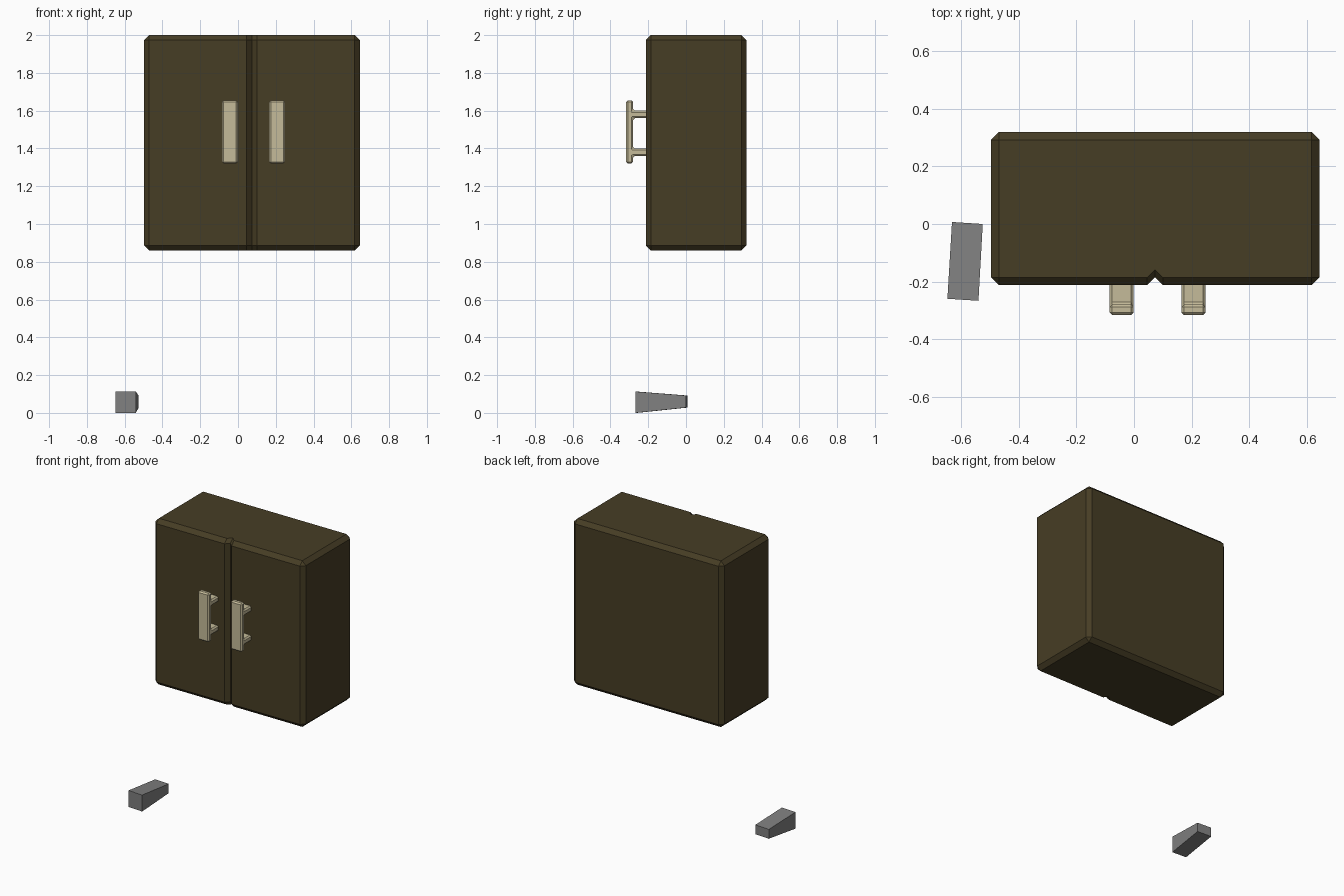
import bpy, bmesh
from mathutils import Vector

if "Cube" in bpy.data.objects:
    bpy.data.objects.remove(bpy.data.objects["Cube"])


def material(name, rgb):
    m = bpy.data.materials.new(name)
    m.diffuse_color = (*rgb, 1)
    m.use_nodes = True
    m.node_tree.nodes["Principled BSDF"].inputs["Base Color"].default_value = m.diffuse_color
    return m


DARK = material("dark_brown", (0.062, 0.047, 0.018))
CREAM = material("cream", (0.56, 0.50, 0.32))
GREY = material("grey", (0.216, 0.216, 0.216))


def finish(bm, name, mat):
    bmesh.ops.remove_doubles(bm, verts=bm.verts, dist=0.0005)
    bmesh.ops.recalc_face_normals(bm, faces=bm.faces)
    mesh = bpy.data.meshes.new(name)
    bm.to_mesh(mesh)
    bm.free()
    mesh.materials.append(mat)
    ob = bpy.data.objects.new(name, mesh)
    bpy.context.collection.objects.link(ob)
    return ob


def loft(rings):
    """Skin a stack of closed rings and cap both ends."""
    bm = bmesh.new()
    vs = [[bm.verts.new(p) for p in r] for r in rings]
    n = len(rings[0])
    for a, b in zip(vs, vs[1:]):
        for i in range(n):
            j = (i + 1) % n
            bm.faces.new((a[i], a[j], b[j], b[i]))
    bm.faces.new(vs[0][::-1])
    bm.faces.new(vs[-1])
    return bm


# Cabinet: chamfered box with a V groove between the two doors
X0, X1, Y0, Y1, Z0, Z1 = -0.497, 0.645, -0.213, 0.32, 0.86, 2.0
C, MID = 0.027, 0.073
outer = [(X0, Y0 + C), (X0 + C, Y0),
         (MID - C, Y0), (MID, Y0 + C), (MID + C, Y0),
         (X1 - C, Y0), (X1, Y0 + C),
         (X1, Y1 - C), (X1 - C, Y1), (X0 + C, Y1), (X0, Y1 - C)]
inner = [(min(max(x, X0 + C), X1 - C),
          y + C if abs(x - MID) < 0.1 else min(max(y, Y0 + C), Y1 - C))
         for x, y in outer]
rings = [[(x, y, z) for x, y in ring] for ring, z in
         ((inner, Z0), (outer, Z0 + C), (outer, Z1 - C), (inner, Z1))]
finish(loft(rings), "cabinet", DARK)

# Handles: bar with two posts, one profile extruded sideways and chamfered
FRONT, BACK, WALL = -0.317, -0.28, -0.195
profile = [(FRONT, 1.32), (BACK, 1.32),
           (BACK, 1.36), (WALL, 1.36), (WALL, 1.40), (BACK, 1.40),
           (BACK, 1.56), (WALL, 1.56), (WALL, 1.60), (BACK, 1.60),
           (BACK, 1.655), (FRONT, 1.655)]
for name, x in (("left_handle", -0.043), ("right_handle", 0.207)):
    bm = loft([[(x + dx, y, z) for y, z in profile] for dx in (-0.042, 0.042)])
    bmesh.ops.recalc_face_normals(bm, faces=bm.faces)
    bmesh.ops.bevel(bm, geom=bm.edges[:], offset=0.009, segments=1,
                    affect='EDGES', profile=0.5)
    finish(bm, name, CREAM)

# Loose tapered block on the floor
base = [(-0.649, -0.26), (-0.541, -0.267), (-0.526, 0.0), (-0.633, 0.007)]
low, high = (0, 0, 0.028, 0.028), (0.113, 0.113, 0.092, 0.092)
finish(loft([[(*p, z) for p, z in zip(base, zs)] for zs in (low, high)]),
       "tapered_block", GREY)
